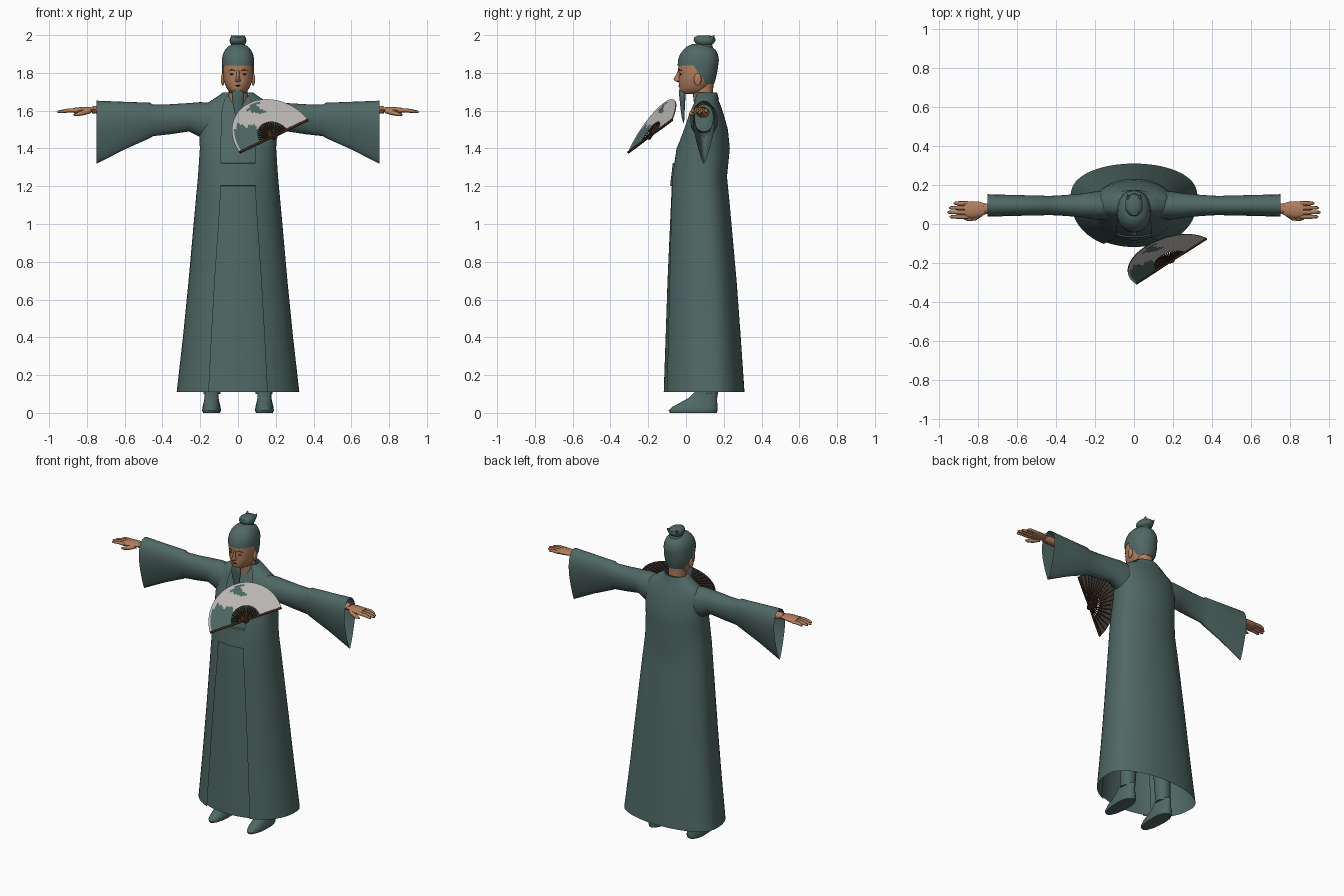
import bpy, math
from mathutils import Vector

if "Cube" in bpy.data.objects:
    bpy.data.objects.remove(bpy.data.objects["Cube"])


def material(name, r, g, b):
    m = bpy.data.materials.new(name)
    m.use_nodes = True
    m.diffuse_color = (r, g, b, 1)
    bsdf = next(n for n in m.node_tree.nodes if n.type == 'BSDF_PRINCIPLED')
    bsdf.inputs["Base Color"].default_value = (r, g, b, 1)
    bsdf.inputs["Roughness"].default_value = 0.9
    return m


TEAL = material("teal cloth", 0.08, 0.14, 0.13)
SKIN = material("tan skin", 0.44, 0.21, 0.11)
PAPER = material("pale paper", 0.52, 0.5, 0.48)
BACKING = material("grey brown paper", 0.16, 0.13, 0.11)
WOOD = material("dark wood", 0.045, 0.022, 0.01)
INK = material("dark features", 0.03, 0.018, 0.012)


def loft(name, rings, mats, closed=True, cap=True, mirror=False, rule=None, angle=50):
    """Skin a list of equally long point rings."""
    n = len(rings[0])
    verts = [p for ring in rings for p in ring]
    faces, index = [], []
    for i in range(len(rings) - 1):
        for j in range(n if closed else n - 1):
            k = (j + 1) % n
            faces.append((i * n + j, i * n + k, (i + 1) * n + k, (i + 1) * n + j))
            index.append(rule(i, j) if rule else 0)
    if closed and cap:
        faces.append(tuple(reversed(range(n))))
        faces.append(tuple(range(len(verts) - n, len(verts))))
        index += [0, 0]
    mesh = bpy.data.meshes.new(name)
    mesh.from_pydata(verts, [], faces)
    for m in mats if isinstance(mats, list) else [mats]:
        mesh.materials.append(m)
    mesh.polygons.foreach_set("material_index", index)
    mesh.shade_smooth()
    mesh.set_sharp_from_angle(angle=math.radians(angle))
    ob = bpy.data.objects.new(name, mesh)
    bpy.context.collection.objects.link(ob)
    if mirror:
        ob.modifiers.new("mirror", 'MIRROR').use_mirror_merge = False
    return ob


def arc(z, a, yc, yf, yb, start=0.0, end=math.tau, n=32, cx=0.0, grow=0.0, power=0.85):
    """Horizontal oval arc, measured round from the front."""
    pts = []
    closed = abs(end - start - math.tau) < 0.001
    for j in range(n):
        t = start + (end - start) * j / (n if closed else n - 1)
        c = math.cos(t)
        reach = (yc - yf if c > 0 else yb - yc) + grow
        y = yc - math.copysign(abs(c) ** power, c) * reach
        pts.append((cx + (a + grow) * math.sin(t), y, z))
    return pts


def limb(name, points, radii, mat, flat=1.0, n=10, mirror=False):
    """Round tube along a path; flat squashes it vertically."""
    pts = [Vector(p) for p in points]
    rings = []
    for i, p in enumerate(pts):
        d = (pts[min(i + 1, len(pts) - 1)] - pts[max(i - 1, 0)]).normalized()
        u = d.cross(Vector((0, 0, 1)))
        u = u.normalized() if u.length > 0.01 else Vector((1, 0, 0))
        v = d.cross(u)
        angles = [math.tau * j / n for j in range(n)]
        rings.append([p + radii[i] * (u * math.cos(t) + v * math.sin(t) * flat) for t in angles])
    return loft(name, rings, mat, mirror=mirror)


def ball(name, loc, size, mat, mirror=False):
    x, y, z = loc
    w, d, h = size
    rings = []
    for i in range(9):
        t = math.pi * (i + 0.15) / 8.3
        s = math.sin(t)
        rings.append(arc(z - h * math.cos(t), w * s, y, y - d * s, y + d * s, n=14, cx=x, power=1))
    return loft(name, rings, mat, mirror=mirror)


# Robe sections: height, half width, centre y, front y, back y, half gap
ROBE = [
    (0.11, 0.325, 0.14, -0.13, 0.31, 0.155),
    (0.4, 0.292, 0.13, -0.12, 0.29, 0.14),
    (0.7, 0.262, 0.12, -0.11, 0.268, 0.123),
    (1.1, 0.226, 0.10, -0.092, 0.232, 0.095),
    (1.25, 0.212, 0.09, -0.085, 0.217, 0.09),
    (1.4, 0.202, 0.09, -0.062, 0.232, 0.09),
    (1.5, 0.207, 0.095, -0.02, 0.222, 0.088),
    (1.58, 0.205, 0.10, 0.01, 0.2, 0.085),
    (1.625, 0.185, 0.10, 0.03, 0.185, 0.08),
    (1.655, 0.14, 0.105, 0.042, 0.172, 0.07),
    (1.675, 0.092, 0.105, 0.05, 0.166, 0.06),
    (1.695, 0.076, 0.108, 0.056, 0.16, 0.045),
]


def section(z):
    for lo, hi in zip(ROBE, ROBE[1:]):
        if z <= hi[0]:
            f = (z - lo[0]) / (hi[0] - lo[0])
            return [p + (q - p) * f for p, q in zip(lo, hi)]
    return list(ROBE[-1])


def robe_arc(z, grow, inner):
    *oval, gap = section(z)
    t = math.asin(gap / oval[1])
    if inner:
        return arc(*oval, -t * 1.35, t * 1.35, n=20, grow=grow)
    return arc(*oval, t, math.tau - t, n=48, grow=grow)


heights = [s[0] for s in ROBE]
loft("outer_robe", [robe_arc(z, 0, False) for z in heights], TEAL, closed=False)
loft("inner_robe", [robe_arc(z, -0.012, True) for z in heights[:-1]], TEAL, closed=False)
loft("sash", [robe_arc(z, g, True) for z, g in
              ((1.2, -0.015), (1.205, -0.003), (1.32, -0.004), (1.325, -0.014))],
     TEAL, closed=False, angle=30)
loft("collar", [robe_arc(z, g, False) for z, g in
                ((1.66, 0.004), (1.697, 0.005), (1.697, -0.006), (1.66, -0.008))],
     TEAL, closed=False)

# Wide sleeves: x, top z, bottom z, half depth, droop
sleeve = []
for x, top, low, w, droop in (
        (0.1, 1.64, 1.43, 0.07, 0), (0.2, 1.645, 1.46, 0.072, 0), (0.26, 1.64, 1.49, 0.063, 0.1),
        (0.36, 1.634, 1.475, 0.055, 0.15), (0.45, 1.632, 1.465, 0.05, 0.2),
        (0.465, 1.642, 1.455, 0.053, 0.25), (0.6, 1.647, 1.395, 0.056, 0.4),
        (0.75, 1.653, 1.318, 0.06, 0.6)):
    ring = []
    for j in range(28):
        t = math.tau * j / 28
        s = math.sin(t)
        ring.append((x, 0.095 + w * math.cos(t) * (1 + droop * s) / (1 + droop * 0.3),
                     (top + low) / 2 + (top - low) / 2 * s))
    sleeve.append(ring)
loft("sleeves", sleeve, TEAL, cap=False, mirror=True)

# Arms and hands
limb("forearms", [(0.5, 0.09, 1.59), (0.68, 0.085, 1.6), (0.77, 0.078, 1.605)],
     [0.036, 0.03, 0.025], SKIN, 0.8, mirror=True)
limb("palms", [(0.755, 0.078, 1.605), (0.79, 0.076, 1.606), (0.83, 0.073, 1.603), (0.868, 0.071, 1.6)],
     [0.025, 0.038, 0.044, 0.04], SKIN, 0.38, 14, True)
for k, (finger, tip) in enumerate((("index", 0.945), ("middle", 0.957), ("ring", 0.948), ("little", 0.925))):
    y = 0.037 + 0.023 * k
    limb(finger + "_fingers", [(0.85, y, 1.601), (0.9, y, 1.601), (tip - 0.008, y, 1.594), (tip, y, 1.592)],
         [0.0115, 0.011, 0.008, 0.003], SKIN, 0.9, 8, True)
limb("thumbs", [(0.785, 0.055, 1.6), (0.815, 0.033, 1.59), (0.85, 0.025, 1.58), (0.87, 0.026, 1.577)],
     [0.016, 0.015, 0.011, 0.004], SKIN, 0.9, 8, True)

# Shoes and trouser legs
loft("shoes", [arc(z, a, 0.07, yf, yb, cx=0.14, n=24) for z, a, yf, yb in (
    (0, 0.045, -0.085, 0.163), (0.012, 0.05, -0.092, 0.167), (0.03, 0.048, -0.075, 0.168),
    (0.055, 0.042, -0.03, 0.165), (0.08, 0.037, 0.015, 0.165), (0.11, 0.036, 0.045, 0.17))],
     TEAL, mirror=True)
loft("trouser_legs", [arc(z, a, 0.105, 0.105 - a, 0.105 + a, cx=x, n=20, power=1) for z, a, x in (
    (0.1, 0.045, 0.138), (0.4, 0.055, 0.125), (1.0, 0.075, 0.09))], TEAL, mirror=True)

# Neck and head
loft("neck", [arc(z, a, 0.09, yf, yb, n=20) for z, a, yf, yb in (
    (1.6, 0.06, 0.045, 0.15), (1.66, 0.05, 0.04, 0.142), (1.74, 0.052, 0.03, 0.145))], SKIN)
loft("head", [arc(z, a, 0.06, yf, yb) for z, a, yf, yb in (
    (1.688, 0.026, -0.02, 0.06), (1.698, 0.045, -0.034, 0.08), (1.725, 0.063, -0.036, 0.12),
    (1.76, 0.076, -0.04, 0.148), (1.795, 0.08, -0.036, 0.16), (1.82, 0.081, -0.042, 0.164),
    (1.87, 0.078, -0.035, 0.16))], SKIN)
loft("nose", [arc(z, a, -0.03, yf, -0.02, n=12) for z, a, yf in (
    (1.751, 0.01, -0.042), (1.757, 0.016, -0.06), (1.768, 0.012, -0.066),
    (1.79, 0.008, -0.052), (1.815, 0.008, -0.042))], SKIN)
ball("ears", (0.081, 0.062, 1.765), (0.01, 0.02, 0.033), SKIN, True)
ball("eyes", (0.032, -0.028, 1.793), (0.013, 0.005, 0.004), INK, True)
limb("eyebrows", [(0.016, -0.04, 1.812), (0.034, -0.034, 1.817), (0.053, -0.022, 1.811)],
     [0.002, 0.003, 0.001], INK, n=6, mirror=True)
ball("mouth", (0, -0.037, 1.732), (0.02, 0.004, 0.003), INK)
loft("beard", [arc(z, a, y, y - d, y + d, n=14) for z, a, y, d in (
    (1.535, 0.003, -0.012, 0.002), (1.57, 0.014, -0.016, 0.008), (1.62, 0.025, -0.018, 0.012),
    (1.67, 0.034, -0.019, 0.016), (1.695, 0.032, -0.02, 0.018), (1.71, 0.015, -0.024, 0.014))], TEAL)

# Close cap, hair at the nape and topknot
loft("cap", [arc(z, a, 0.065, yf, yb) for z, a, yf, yb in (
    (1.838, 0.085, -0.044, 0.17), (1.865, 0.086, -0.043, 0.174), (1.895, 0.081, -0.033, 0.17),
    (1.92, 0.07, -0.016, 0.158), (1.94, 0.052, 0.005, 0.135), (1.953, 0.025, 0.035, 0.1))], TEAL)
loft("nape_hair", [arc(z, a, 0.065, 0, yb, t, math.tau - t, n=24) for z, a, yb, t in (
    (1.74, 0.066, 0.148, 2.0), (1.77, 0.081, 0.158, 1.8), (1.81, 0.086, 0.167, 1.5),
    (1.842, 0.086, 0.171, 1.25))], TEAL, closed=False)
loft("topknot", [arc(z, a, 0.098, yf, yb, n=20) for z, a, yf, yb in (
    (1.935, 0.04, 0.06, 0.142), (1.95, 0.036, 0.066, 0.138), (1.957, 0.042, 0.05, 0.148),
    (1.972, 0.045, 0.04, 0.157), (1.988, 0.04, 0.043, 0.153), (1.998, 0.024, 0.065, 0.125))], TEAL)
limb("topknot_points", [(0.022, 0.12, 1.965), (0.029, 0.138, 1.985), (0.034, 0.15, 1.999)],
     [0.016, 0.011, 0.001], TEAL, n=8, mirror=True)

# Folding fan in its own tilted frame
PIVOT = Vector((0.19, -0.19, 1.465))
ACROSS = Vector((0.78, 0.5, 0.37)).normalized()
UP = Vector((-0.56, 0.32, 0.76))
UP = (UP - ACROSS * UP.dot(ACROSS)).normalized()
NORMAL = ACROSS.cross(UP)


def fan_point(r, degrees, off):
    t = math.radians(degrees)
    return PIVOT + r * (ACROSS * math.cos(t) + UP * math.sin(t)) + NORMAL * off


STEPS, ROWS, INNER, OUTER = 72, 12, 0.09, 0.23


def painted(i, j):
    """Teal landscape on one end of the leaf and a small patch near the rim."""
    r = INNER + (OUTER - INNER) * (i + 0.5) / ROWS
    t = 180 - 180 * (j + 0.5) / STEPS
    wobble = 5 * math.sin(r * 90) + 3 * math.sin(r * 210)
    shore = t > 122 + 190 * max(0, r - 0.12) + wobble and r < 0.215
    patch = abs(t - 86 + wobble) < 9 and 0.15 < r < 0.217
    return 1 if shore or patch else 0


radii = [INNER + (OUTER - INNER) * i / ROWS for i in range(ROWS + 1)]
angles = [180 * j / STEPS for j in range(STEPS + 1)]
loft("fan_leaf", [[fan_point(r, t, 0.002) for t in reversed(angles)] for r in radii],
     [PAPER, TEAL], closed=False, rule=painted)
loft("fan_backing", [[fan_point(r, t, -0.003) for t in angles] for r in (INNER, OUTER)],
     BACKING, closed=False)
for k in range(21):
    t = 4 + 172 * k / 20
    limb("fan_rib", [fan_point(r, t, -0.003) for r in (-0.02, 0.1, 0.226)],
         [0.0035, 0.0042, 0.002], WOOD, n=6)
for side, t in (("left", 0), ("right", 180)):
    limb("fan_guard_" + side, [fan_point(r, t, 0) for r in (-0.02, 0.1, 0.23)],
         [0.005, 0.007, 0.007], WOOD, n=8)
ball("fan_pin", PIVOT, (0.01, 0.01, 0.01), WOOD)
